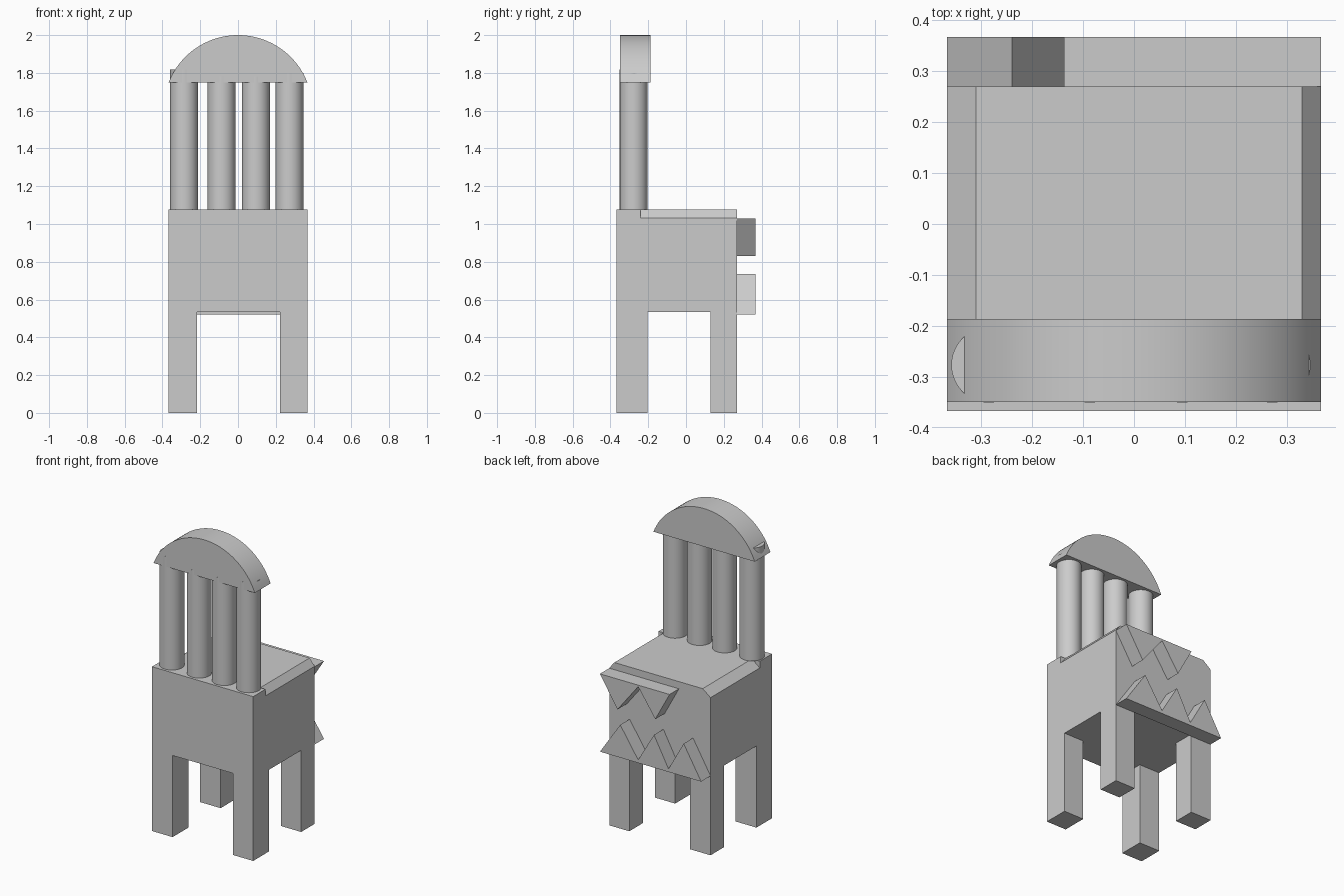
import bpy
import bmesh
from math import sin, cos, asin

cube = bpy.data.objects.get("Cube")
if cube:
    bpy.data.objects.remove(cube, do_unlink=True)

# Single plain colour
grey = bpy.data.materials.new("plain_grey")
grey.use_nodes = True
colour = (0.6, 0.6, 0.6, 1)
grey.diffuse_color = colour
grey.node_tree.nodes["Principled BSDF"].inputs["Base Color"].default_value = colour


def prism(name, profile, y0, y1, smooth=False):
    """Extrude an (x, z) outline from y0 to y1."""
    bm = bmesh.new()
    face = bm.faces.new([bm.verts.new((x, y0, z)) for x, z in profile])
    out = bmesh.ops.extrude_face_region(bm, geom=[face])
    moved = [v for v in out["geom"] if isinstance(v, bmesh.types.BMVert)]
    bmesh.ops.translate(bm, verts=moved, vec=(0, y1 - y0, 0))
    bmesh.ops.recalc_face_normals(bm, faces=bm.faces)
    mesh = bpy.data.meshes.new(name)
    bm.to_mesh(mesh)
    bm.free()
    obj = bpy.data.objects.new(name, mesh)
    bpy.context.collection.objects.link(obj)
    finish(obj, smooth)
    return obj


def finish(obj, smooth):
    obj.data.materials.append(grey)
    if smooth:
        bpy.ops.object.select_all(action="DESELECT")
        obj.select_set(True)
        bpy.context.view_layer.objects.active = obj
        bpy.ops.object.shade_smooth_by_angle()


def rect(x0, x1, z0, z1):
    return [(x0, z0), (x1, z0), (x1, z1), (x0, z1)]


W = 0.367               # half width and half depth
BACK = 0.27             # back face of the seat block
STEP = -0.24            # where the side chamfers begin
UNDER, TOP, RIM = 0.535, 1.077, 1.033

# Seat block: square front portion, chamfered rear portion
prism("seat_front", rect(-W, W, UNDER, TOP), -W, STEP)
prism("seat_rear", [(-W, UNDER), (W, UNDER), (W, RIM), (0.33, TOP),
                    (-0.31, TOP), (-W, RIM)], STEP, BACK)

# Legs
for side, x0, x1 in (("right", -W, -0.217), ("left", 0.222, W)):
    for end, y0, y1 in (("front", -W, -0.205), ("back", 0.13, BACK)):
        prism(f"{end}_{side}_leg", rect(x0, x1, 0, UNDER), y0, y1)

# Backrest columns, the outer ones poking through the arch
for i, (x, top) in enumerate(((-0.285, 1.817), (-0.087, 1.78),
                              (0.095, 1.78), (0.272, 1.80))):
    bpy.ops.mesh.primitive_cylinder_add(
        vertices=48, radius=0.074, depth=top - TOP,
        location=(x, -0.277, (top + TOP) / 2))
    column = bpy.context.object
    column.name = f"backrest_column_{i + 1}"
    finish(column, True)

# Arched top rail: a circular segment
sagitta, base = 0.25, 1.75
radius = (W * W + sagitta * sagitta) / (2 * sagitta)
half = asin(W / radius)
steps = 40
arc = [(radius * sin(half * (2 * i / steps - 1)),
        base + sagitta - radius + radius * cos(half * (2 * i / steps - 1)))
       for i in range(steps + 1)]
prism("top_rail", arc, -0.35, -0.187, True)

# Two rows of pointed teeth on the back
prism("upper_teeth", [(W, 1.03), (0.24, 0.83), (0.09, 1.02),
                      (-0.034, 0.84), (-0.138, 1.03)], BACK, W)
prism("lower_teeth", [(W, 0.52), (0.22, 0.735), (0.09, 0.54), (-0.025, 0.735),
                      (-0.13, 0.54), (-0.24, 0.735), (-W, 0.52)], BACK, W)
